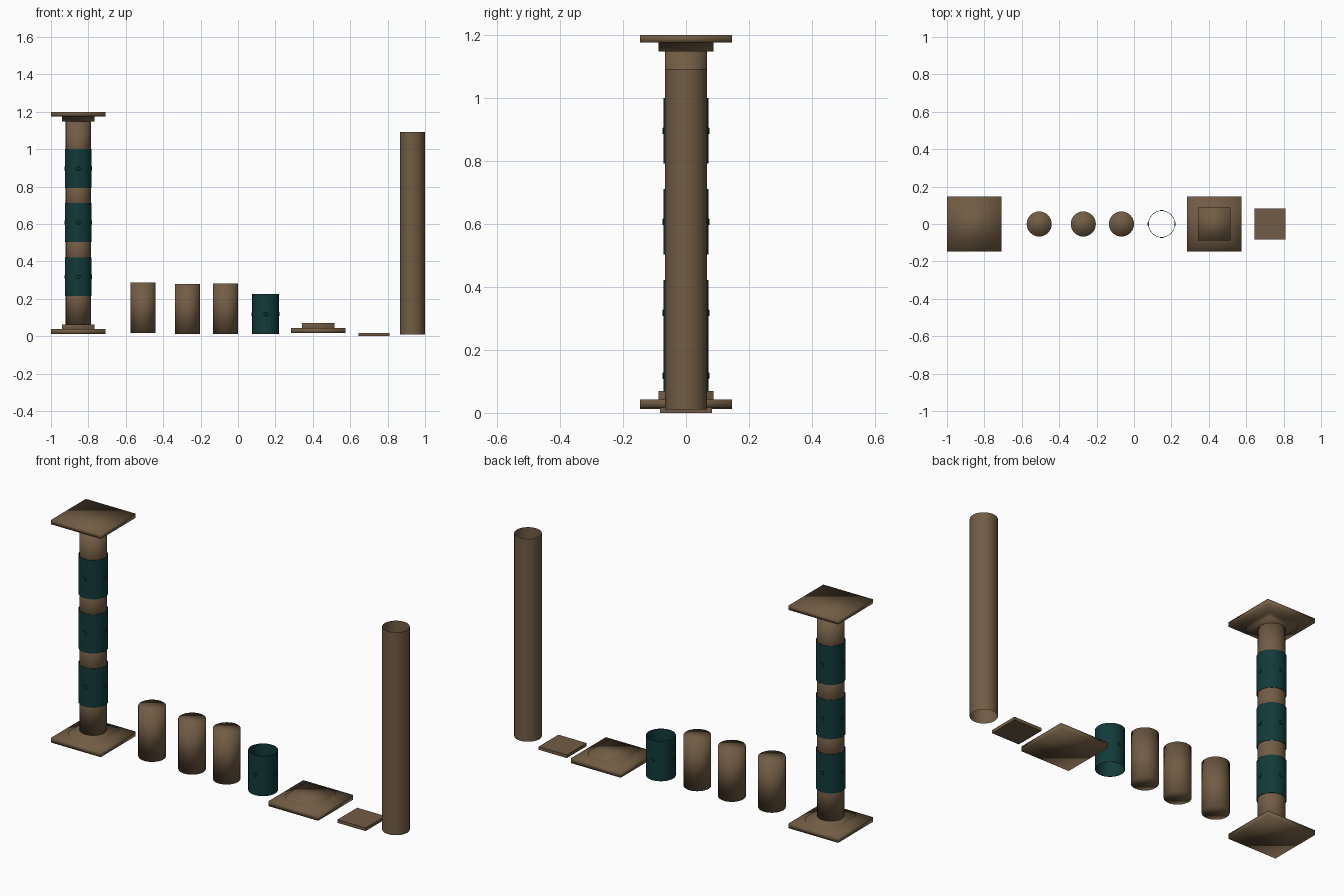
import bpy, bmesh, math
from mathutils import Matrix, Vector

if "Cube" in bpy.data.objects:
    bpy.data.objects.remove(bpy.data.objects["Cube"])


def material(name, rgb):
    m = bpy.data.materials.new(name)
    m.diffuse_color = (*rgb, 1)
    m.use_nodes = True
    m.node_tree.nodes["Principled BSDF"].inputs["Base Color"].default_value = m.diffuse_color
    return m


BROWN = material("brown stone", (0.165, 0.108, 0.058))
TEAL = material("dark teal", (0.006, 0.042, 0.042))


def finish(bm, name, mat, smooth=True):
    bmesh.ops.recalc_face_normals(bm, faces=bm.faces)
    for f in bm.faces:
        f.smooth = smooth
    me = bpy.data.meshes.new(name)
    bm.to_mesh(me)
    bm.free()
    me.materials.append(mat)
    ob = bpy.data.objects.new(name, me)
    bpy.context.collection.objects.link(ob)
    return ob


def cylinder(name, x, z0, z1, r, mat, caps=True):
    bm = bmesh.new()
    bmesh.ops.create_cone(bm, cap_ends=caps, segments=32, radius1=r, radius2=r,
                          depth=z1 - z0,
                          matrix=Matrix.Translation((x, 0, (z0 + z1) / 2)))
    return finish(bm, name, mat)


def box(name, x, z0, z1, w, mat):
    bm = bmesh.new()
    bmesh.ops.create_cube(bm, size=1, matrix=Matrix.Translation((x, 0, (z0 + z1) / 2))
                          @ Matrix.Diagonal((w, w, z1 - z0, 1)))
    return finish(bm, name, mat, False)


def stepped_plate(name, x, z_outer, z_step, z_inner):
    """Wide square slab with a narrower step on the z_inner side."""
    bm = bmesh.new()
    rings = []
    for half, z in ((0.146, z_outer), (0.146, z_step), (0.087, z_step), (0.087, z_inner)):
        rings.append([bm.verts.new((x + sx * half, sy * half, z))
                      for sx, sy in ((-1, -1), (1, -1), (1, 1), (-1, 1))])
    for a, b in zip(rings, rings[1:]):
        for i in range(4):
            j = (i + 1) % 4
            bm.faces.new((a[i], a[j], b[j], b[i]))
    bm.faces.new(rings[0])
    bm.faces.new(rings[-1])
    return finish(bm, name, BROWN)


def sleeve(name, x, z0, z1):
    """Thin open band with four low studs around its middle."""
    bm = bmesh.new()
    n, ro, ri = 32, 0.072, 0.0695
    rings = [[bm.verts.new((x + r * math.cos(2 * math.pi * i / n),
                            r * math.sin(2 * math.pi * i / n), z)) for i in range(n)]
             for r, z in ((ro, z0), (ro, z1), (ri, z1), (ri, z0))]
    for k in range(4):
        a, b = rings[k], rings[(k + 1) % 4]
        for i in range(n):
            j = (i + 1) % n
            bm.faces.new((a[i], a[j], b[j], b[i]))
    for k in range(4):
        ang = k * math.pi / 2
        d = Vector((math.cos(ang), math.sin(ang), 0))
        rot = d.to_track_quat('Z', 'Y').to_matrix().to_4x4()
        pos = Vector((x, 0, (z0 + z1) / 2)) + d * 0.0725
        bmesh.ops.create_cone(bm, cap_ends=True, segments=10, radius1=0.012, radius2=0.009,
                              depth=0.004, matrix=Matrix.Translation(pos) @ rot)
    ob = finish(bm, name, TEAL, False)
    bpy.ops.object.select_all(action='DESELECT')
    ob.select_set(True)
    bpy.context.view_layer.objects.active = ob
    bpy.ops.object.shade_smooth_by_angle()
    return ob


# Assembled column: base, stacked drums, bands over the joints, capital
CX = -0.854
stepped_plate("column_base", CX, 0.012, 0.038, 0.064)
joints = (0.064, 0.318, 0.608, 0.896, 1.148)
for i, (a, b) in enumerate(zip(joints, joints[1:])):
    cylinder(f"column_drum_{i + 1}", CX, a, b, 0.067, BROWN)
for i, (a, b) in enumerate(((0.214, 0.422), (0.503, 0.711), (0.792, 1.0))):
    sleeve(f"column_band_{i + 1}", CX, a, b)
stepped_plate("column_capital", CX, 1.2, 1.176, 1.148)

# Loose drums
for i, (x, z0, z1) in enumerate(((-0.507, 0.016, 0.286), (-0.271, 0.011, 0.28),
                                 (-0.067, 0.013, 0.283))):
    cylinder(f"loose_drum_{i + 1}", x, z0, z1, 0.067, BROWN)

# Loose band, stepped plate, square plate and open tube
sleeve("loose_band", 0.148, 0.011, 0.225)
stepped_plate("loose_stepped_plate", 0.429, 0.016, 0.043, 0.07)
box("loose_square_plate", 0.728, 0.0, 0.017, 0.166, BROWN)
cylinder("loose_open_tube", 0.932, 0.01, 1.092, 0.067, BROWN, caps=False)
